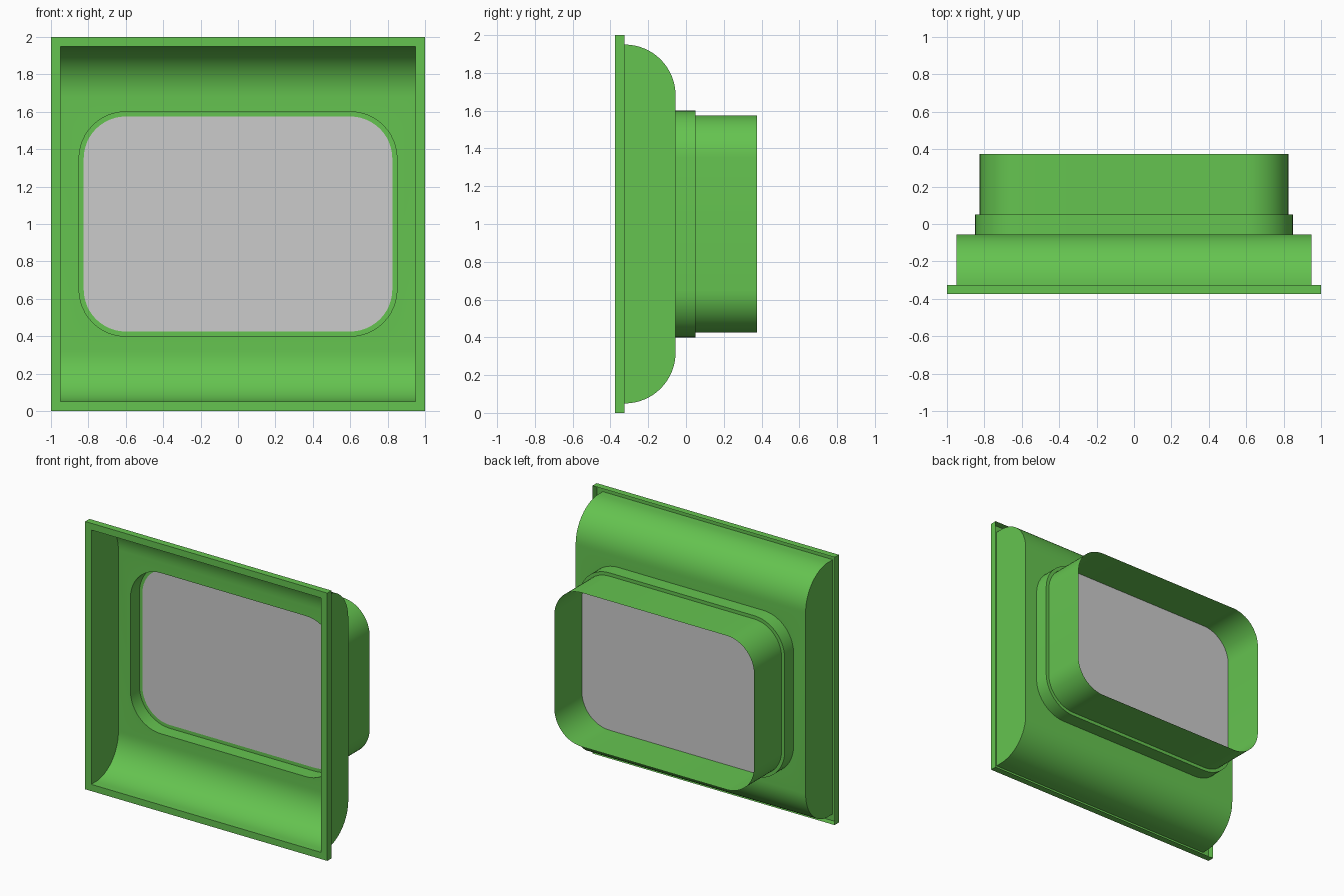
import bpy, bmesh, math

if "Cube" in bpy.data.objects:
    bpy.data.objects.remove(bpy.data.objects["Cube"])

green = bpy.data.materials.new("green_paint")
green.diffuse_color = (0.13, 0.55, 0.08, 1)
green.use_nodes = True
green.node_tree.nodes["Principled BSDF"].inputs["Base Color"].default_value = green.diffuse_color

FRONT, LIP, BACK = -0.375, -0.325, -0.055
STEP, END, MID = 0.05, 0.375, 1.0


def rounded_ring(bm, half_w, half_h, radius, y, segs=12):
    """Loop of vertices around a rounded rectangle facing y."""
    ring = []
    for i, (sx, sz) in enumerate(((1, 1), (-1, 1), (-1, -1), (1, -1))):
        for k in range(segs + 1 if radius else 1):
            a = math.pi / 2 * (i + k / segs)
            ring.append(bm.verts.new((sx * (half_w - radius) + radius * math.cos(a), y,
                                      MID + sz * (half_h - radius) + radius * math.sin(a))))
    return ring


def bridge(bm, a, b):
    n = len(a)
    for i in range(n):
        bm.faces.new((a[i], a[(i + 1) % n], b[(i + 1) % n], b[i]))


def finish(bm, name, mat=None):
    bmesh.ops.remove_doubles(bm, verts=bm.verts, dist=1e-5)
    bmesh.ops.recalc_face_normals(bm, faces=bm.faces)
    me = bpy.data.meshes.new(name)
    bm.to_mesh(me)
    bm.free()
    ob = bpy.data.objects.new(name, me)
    bpy.context.collection.objects.link(ob)
    if mat:
        me.materials.append(mat)
    bpy.ops.object.select_all(action='DESELECT')
    ob.select_set(True)
    bpy.context.view_layer.objects.active = ob
    bpy.ops.object.shade_smooth_by_angle(angle=math.radians(30))
    return ob


def loft(name, sections, mat=None, cap=False):
    bm = bmesh.new()
    rings = [rounded_ring(bm, *s) for s in sections]
    for a, b in zip(rings, rings[1:]):
        bridge(bm, a, b)
    if cap:
        bm.faces.new(rings[-1])
    return finish(bm, name, mat)


# Front frame: flat rim with a folded outer lip, open at the back
loft("front_frame", [(0.95, 0.95, 0, FRONT), (1, 1, 0, FRONT), (1, 1, 0, LIP)], green)

# Housing: sheet box with rounded top and bottom and flat sides
bm = bmesh.new()
R = BACK - LIP
lower = [(FRONT, 0.05)]
for k in range(17):
    a = math.pi / 2 * k / 16
    lower.append((LIP + R * math.sin(a), 0.05 + R * (1 - math.cos(a))))
profile = lower + [(y, 2 * MID - z) for y, z in reversed(lower)]
left, right = [[bm.verts.new((x, y, z)) for y, z in profile] for x in (-0.95, 0.95)]
bm.faces.new(left)
bm.faces.new(right)
mid = len(lower) - 1
for i in range(len(profile) - 1):
    if i != mid:
        bm.faces.new((left[i], left[i + 1], right[i + 1], right[i]))

# Housing back wall with the rounded window cut out
hole = rounded_ring(bm, 0.85, 0.6, 0.25, BACK)
outer = [left[mid], left[mid + 1], right[mid + 1], right[mid]]
edges = []
for loop in (hole, outer):
    for i, v in enumerate(loop):
        w = loop[(i + 1) % len(loop)]
        edges.append(bm.edges.get((v, w)) or bm.edges.new((v, w)))
bmesh.ops.triangle_fill(bm, edges=edges, use_beauty=True, normal=(0, 1, 0))
finish(bm, "housing", green)

# Stepped neck and rear sleeve, open at the back
loft("neck_and_sleeve", [(0.85, 0.6, 0.25, BACK), (0.85, 0.6, 0.25, STEP),
                         (0.825, 0.575, 0.225, STEP), (0.825, 0.575, 0.225, END)], green)

# Grey pane across the neck
loft("window_pane", [(0.825, 0.575, 0.225, STEP)], cap=True)
